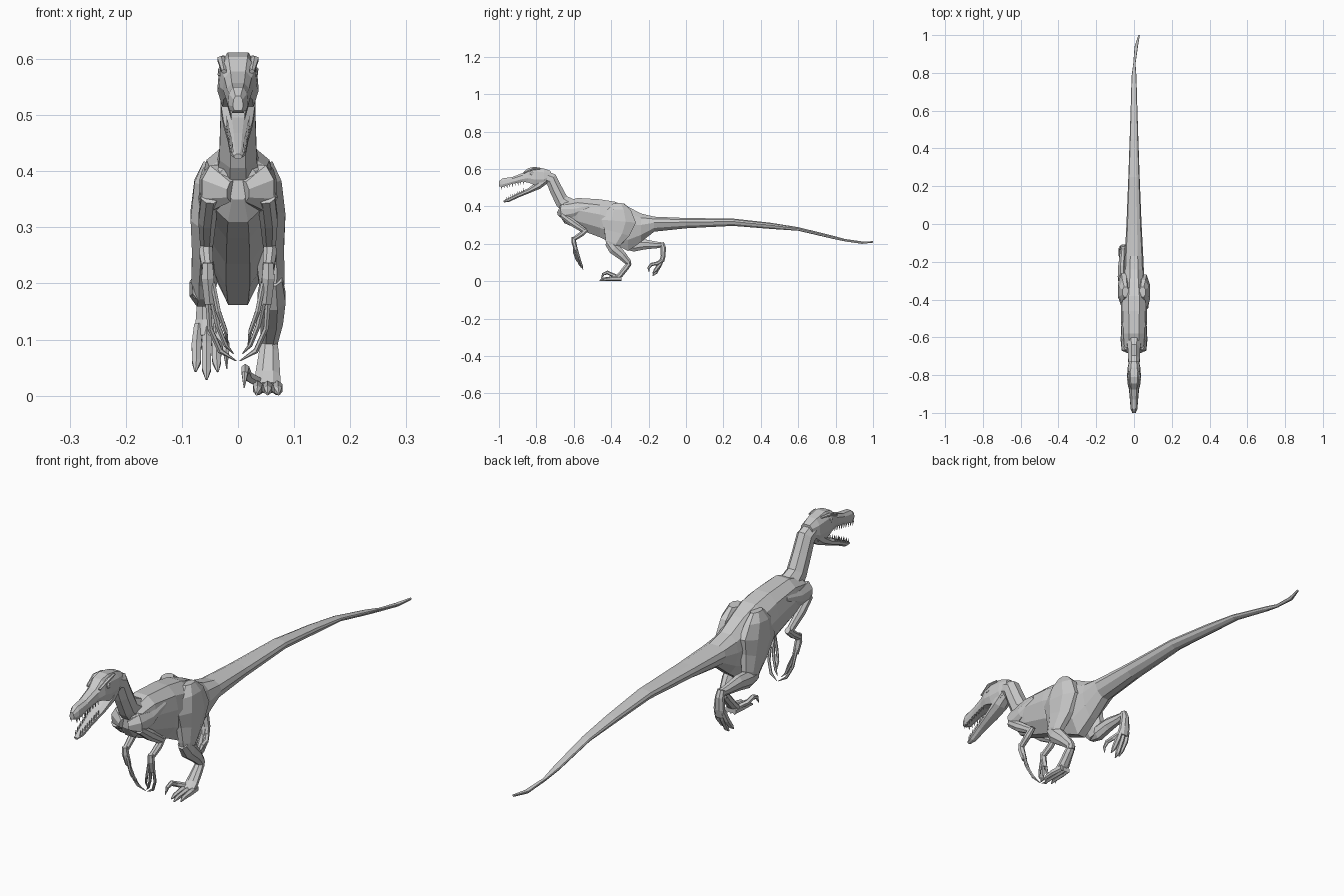
import bpy, math
from mathutils import Vector


def mesh_from_rings(name, rings):
    """Skin a list of equal-length vertex rings and cap both ends."""
    n = len(rings[0])
    verts = [v for r in rings for v in r]
    faces = [tuple(range(n))[::-1], tuple(range(len(verts) - n, len(verts)))]
    for i in range(len(rings) - 1):
        for j in range(n):
            k = (j + 1) % n
            faces.append((i * n + j, i * n + k, (i + 1) * n + k, (i + 1) * n + j))
    me = bpy.data.meshes.new(name)
    me.from_pydata(verts, [], faces)
    import bmesh
    bm = bmesh.new()
    bm.from_mesh(me)
    bmesh.ops.recalc_face_normals(bm, faces=bm.faces)
    bm.to_mesh(me)
    bm.free()
    ob = bpy.data.objects.new(name, me)
    bpy.context.collection.objects.link(ob)
    return ob


def hull(name, stations, shape):
    """Loft upright sections: station = (y, top, bottom, half width, x shift)."""
    rings = []
    for y, top, bot, w, dx in stations:
        half = [(f * w, bot + h * (top - bot)) for f, h in shape]
        ring = [(dx + x, y, z) for x, z in half]
        ring += [(dx - x, y, z) for x, z in reversed(half)]
        rings.append(ring)
    return mesh_from_rings(name, rings)


def limb(name, path, n=8, side=1):
    """Loft along a path: point = (x, y, z, half width, half depth)."""
    pts = [Vector((p[0] * side, p[1], p[2])) for p in path]
    rings = []
    for i, p in enumerate(pts):
        t = (pts[min(i + 1, len(pts) - 1)] - pts[max(i - 1, 0)]).normalized()
        sx = Vector((1, 0, 0))
        sx = (sx - t * sx.dot(t)).normalized()
        up = t.cross(sx)
        a, b = path[i][3:]
        rings.append([p + sx * a * math.cos(q) + up * b * math.sin(q)
                      for q in (math.tau * (j + .5) / n for j in range(n))])
    return mesh_from_rings(name, rings)


# Torso and tail in one long hull
body_shape = [(.3, 0), (.8, .25), (1, .6), (.85, .85), (.4, 1)]
hull("torso_and_tail", [
    (-.675, .41, .35, .035, 0), (-.65, .425, .31, .06, 0),
    (-.58, .445, .28, .066, 0), (-.46, .438, .235, .07, 0),
    (-.38, .425, .195, .07, 0), (-.31, .398, .162, .058, 0),
    (-.24, .362, .21, .052, 0), (-.17, .345, .265, .049, 0),
    (0, .338, .283, .04, 0), (.25, .335, .296, .03, 0),
    (.45, .313, .28, .023, 0), (.6, .289, .27, .018, 0),
    (.78, .245, .228, .013, 0), (.85, .226, .213, .006, .002),
    (.94, .213, .2, .009, .012), (1.0, .214, .206, .004, .027)], body_shape)

# Neck
limb("neck", [(0, -.6, .38, .045, .06), (0, -.665, .43, .036, .04),
              (0, -.695, .49, .034, .037), (0, -.72, .545, .033, .037),
              (0, -.78, .568, .03, .036)])

# Skull with snout, and the open lower jaw
skull_shape = [(.75, 0), (1, .3), (.9, .75), (.5, 1)]
hull("skull", [
    (-.725, .59, .545, .026, 0), (-.76, .603, .52, .034, 0),
    (-.81, .612, .515, .037, 0), (-.845, .604, .528, .034, 0),
    (-.875, .578, .532, .027, 0), (-.93, .557, .52, .022, 0),
    (-.98, .55, .504, .018, 0), (-1.0, .534, .508, .009, 0)], skull_shape)
limb("lower_jaw", [(0, -.745, .55, .03, .026), (0, -.79, .512, .033, .022),
                   (0, -.84, .484, .028, .014), (0, -.9, .458, .02, .012),
                   (0, -.95, .433, .015, .011), (0, -.975, .426, .008, .005)])

for s in (1, -1):
    tag = "right" if s > 0 else "left"
    # Brow ridge and eye
    limb("brow_" + tag, [(.024, -.78, .602, .006, .004), (.03, -.82, .6, .008, .006),
                         (.025, -.87, .578, .005, .004)], 6, s)
    bpy.ops.mesh.primitive_ico_sphere_add(subdivisions=1, radius=.012,
                                          location=(.031 * s, -.825, .577))
    eye = bpy.context.object
    eye.name = "eye_" + tag
    eye.scale.x = .5
    # Teeth along both jaws
    for i in range(9):
        f = i / 8
        y = -.87 - .118 * f
        x, z = .019 - .007 * f, .534 - .026 * f
        limb("upper_tooth_" + tag, [(x, y, z, .003, .004),
                                    (x, y + .003, z - .017, .0005, .0005)], 4, s)
        y = -.87 - .093 * f
        x, z = .02 - .01 * f, .48 - .046 * f
        limb("lower_tooth_" + tag, [(x, y, z, .0025, .003),
                                    (x, y + .003, z + .018, .0005, .0005)], 4, s)
    # Shoulder and arm, elbow pointing back
    limb("shoulder_" + tag, [(.01, -.672, .365, .02, .02), (.04, -.655, .37, .03, .045),
                             (.052, -.6, .375, .018, .03), (.056, -.52, .4, .008, .01)], 8, s)
    limb("upper_arm_" + tag, [(.05, -.665, .355, .017, .016), (.055, -.61, .315, .017, .021),
                              (.056, -.54, .268, .012, .015)], 8, s)
    limb("forearm_" + tag, [(.056, -.53, .277, .011, .012), (.057, -.56, .252, .013, .015),
                            (.054, -.6, .225, .011, .012)], 8, s)
    limb("hand_" + tag, [(.054, -.602, .237, .01, .01), (.054, -.6, .21, .013, .013),
                         (.05, -.588, .165, .011, .01)], 6, s)
    # Three clawed fingers
    limb("outer_finger_" + tag, [(.055, -.59, .19, .006, .006), (.05, -.57, .12, .005, .006),
                                 (.032, -.557, .08, .005, .006), (.003, -.55, .062, .001, .001)], 6, s)
    limb("middle_finger_" + tag, [(.05, -.595, .19, .006, .006), (.036, -.58, .125, .005, .006),
                                  (.022, -.57, .09, .004, .005), (.008, -.562, .075, .001, .001)], 6, s)
    limb("inner_finger_" + tag, [(.045, -.6, .2, .005, .006), (.035, -.598, .15, .005, .005),
                                 (.022, -.585, .115, .004, .005), (.018, -.57, .09, .001, .001)], 6, s)

# Right leg stands on the ground
limb("right_thigh", [(.045, -.36, .415, .018, .03), (.05, -.36, .38, .03, .07),
                     (.054, -.36, .32, .033, .1), (.056, -.37, .26, .028, .075),
                     (.06, -.39, .205, .025, .045), (.06, -.395, .175, .02, .03)])
limb("right_shin", [(.06, -.415, .21, .02, .024), (.06, -.385, .175, .027, .034),
                    (.06, -.34, .135, .022, .026), (.056, -.308, .1, .017, .018),
                    (.055, -.305, .08, .015, .013)])
limb("right_metatarsus", [(.055, -.3, .1, .015, .013), (.055, -.318, .075, .019, .016),
                          (.053, -.35, .035, .024, .016), (.053, -.375, .014, .025, .013)])

# Left leg is kicked back
limb("left_thigh", [(-.045, -.36, .415, .018, .03), (-.05, -.36, .38, .03, .07),
                    (-.054, -.35, .32, .033, .1), (-.056, -.33, .26, .028, .075),
                    (-.06, -.305, .21, .025, .05), (-.062, -.3, .175, .02, .03)])
limb("left_shin", [(-.064, -.325, .19, .018, .022), (-.064, -.28, .19, .024, .034),
                   (-.063, -.22, .197, .022, .029), (-.06, -.155, .194, .016, .019),
                   (-.058, -.125, .195, .014, .013)])
limb("left_metatarsus", [(-.058, -.13, .205, .014, .013), (-.057, -.122, .18, .017, .016),
                         (-.055, -.122, .135, .022, .014), (-.055, -.13, .105, .022, .014)])

# Toes with claws, three per foot
for i, dx in enumerate((-.018, 0, .018)):
    reach = (.0, .014, .0)[i]
    limb("right_toe", [(.053 + dx * .8, -.345, .014, .009, .013),
                       (.053 + dx, -.39, .014, .01, .013),
                       (.053 + dx, -.43 - reach, .01, .008, .009),
                       (.053 + dx * 1.1, -.448 - reach, .003, .002, .003)], 6)
    limb("left_toe", [(-.056 + dx * .8, -.125, .125, .009, .012),
                      (-.056 + dx, -.14, .09, .01, .012),
                      (-.056 + dx, -.163, .06 - reach, .009, .01),
                      (-.056 + dx * 1.1, -.178, .043 - reach, .002, .002)], 6)

# Raised sickle claws on the inner toes
limb("right_sickle_claw", [(.035, -.37, .025, .009, .01), (.017, -.395, .035, .009, .01),
                           (.013, -.42, .047, .008, .01), (.012, -.443, .038, .006, .008),
                           (.011, -.453, .014, .001, .001)], 6)
limb("left_sickle_claw", [(-.04, -.13, .11, .009, .01), (-.026, -.155, .095, .009, .01),
                          (-.022, -.185, .09, .008, .009), (-.021, -.2, .072, .005, .007),
                          (-.02, -.198, .048, .001, .001)], 6)
